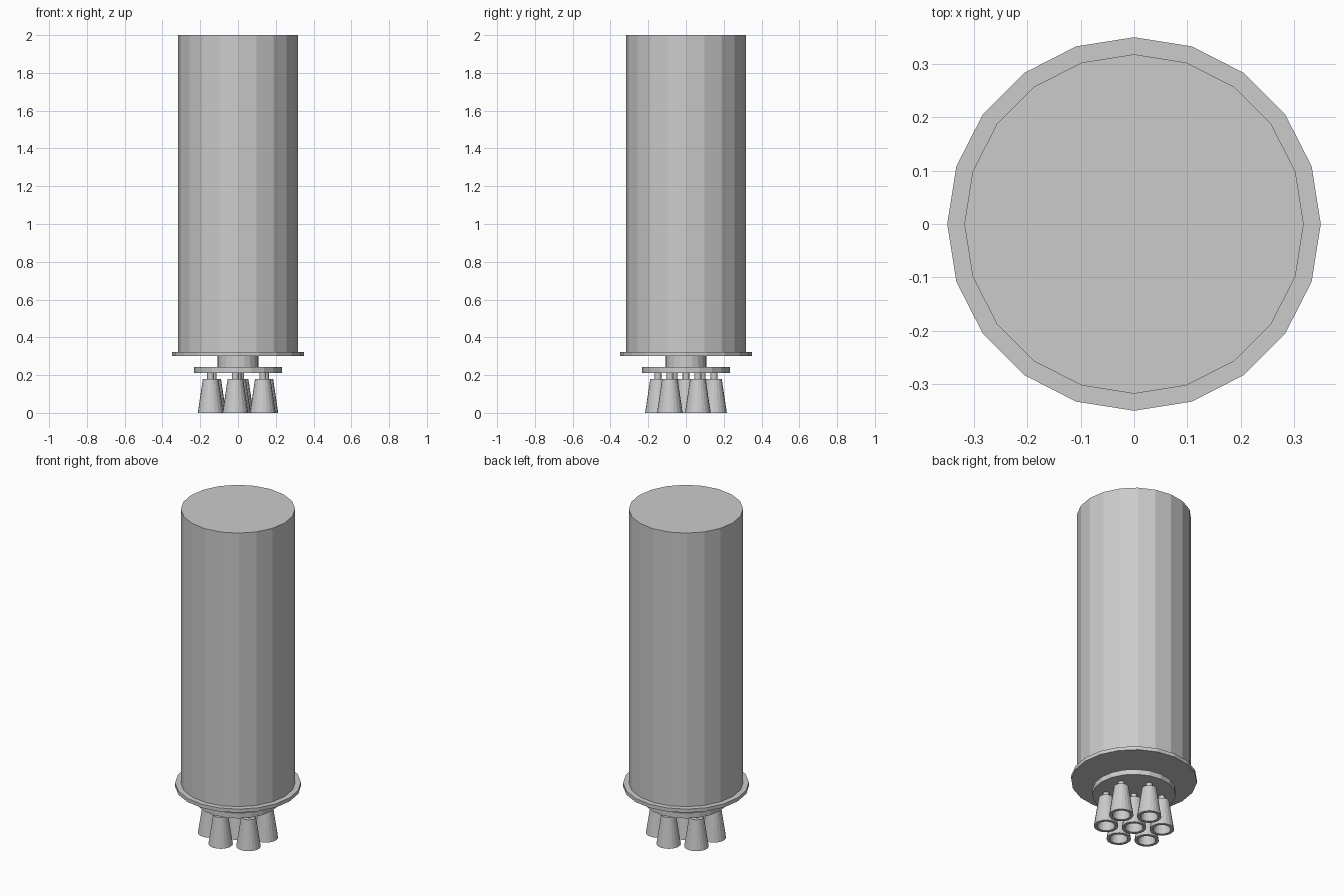
import bpy, bmesh, math

if "Cube" in bpy.data.objects:
    bpy.data.objects.remove(bpy.data.objects["Cube"])

SIDES = 20

def lathe(name, profile, x=0.0, y=0.0):
    """Spin an (r, z) profile about a vertical axis; both ends are capped."""
    bm = bmesh.new()
    rings = []
    for r, z in profile:
        rings.append([bm.verts.new((r * math.cos(2 * math.pi * i / SIDES),
                                    r * math.sin(2 * math.pi * i / SIDES), z))
                      for i in range(SIDES)])
    for a, b in zip(rings, rings[1:]):
        for i in range(SIDES):
            j = (i + 1) % SIDES
            bm.faces.new((a[i], a[j], b[j], b[i]))
    bm.faces.new(rings[0])
    bm.faces.new(rings[-1])
    bmesh.ops.recalc_face_normals(bm, faces=bm.faces)
    mesh = bpy.data.meshes.new(name)
    bm.to_mesh(mesh)
    bm.free()
    ob = bpy.data.objects.new(name, mesh)
    ob.location = (x, y, 0)
    bpy.context.collection.objects.link(ob)
    return ob

def drum(name, r, z0, z1, x=0.0, y=0.0):
    return lathe(name, [(r, z0), (r, z1)], x, y)

# Tank, its bottom flange, and the engine mount
drum("tank_body", 0.318, 0.32, 2.0)
drum("base_flange", 0.35, 0.30, 0.322)
drum("mount_neck", 0.108, 0.24, 0.302)
drum("engine_plate", 0.232, 0.21, 0.242)

# One centre engine and six around it
spots = [(0.0, 0.0)]
for k in range(6):
    a = math.radians(25 + 60 * k)
    spots.append((0.16 * math.cos(a), 0.149 * math.sin(a)))

for n, (x, y) in enumerate(spots):
    # Hollow bell: inner cavity, bottom lip, outer wall, closed top
    lathe(f"nozzle_{n}", [(0.030, 0.13), (0.050, 0.0), (0.068, 0.0), (0.041, 0.18)], x, y)
    drum(f"nozzle_stem_{n}", 0.018, 0.178, 0.212, x, y)
